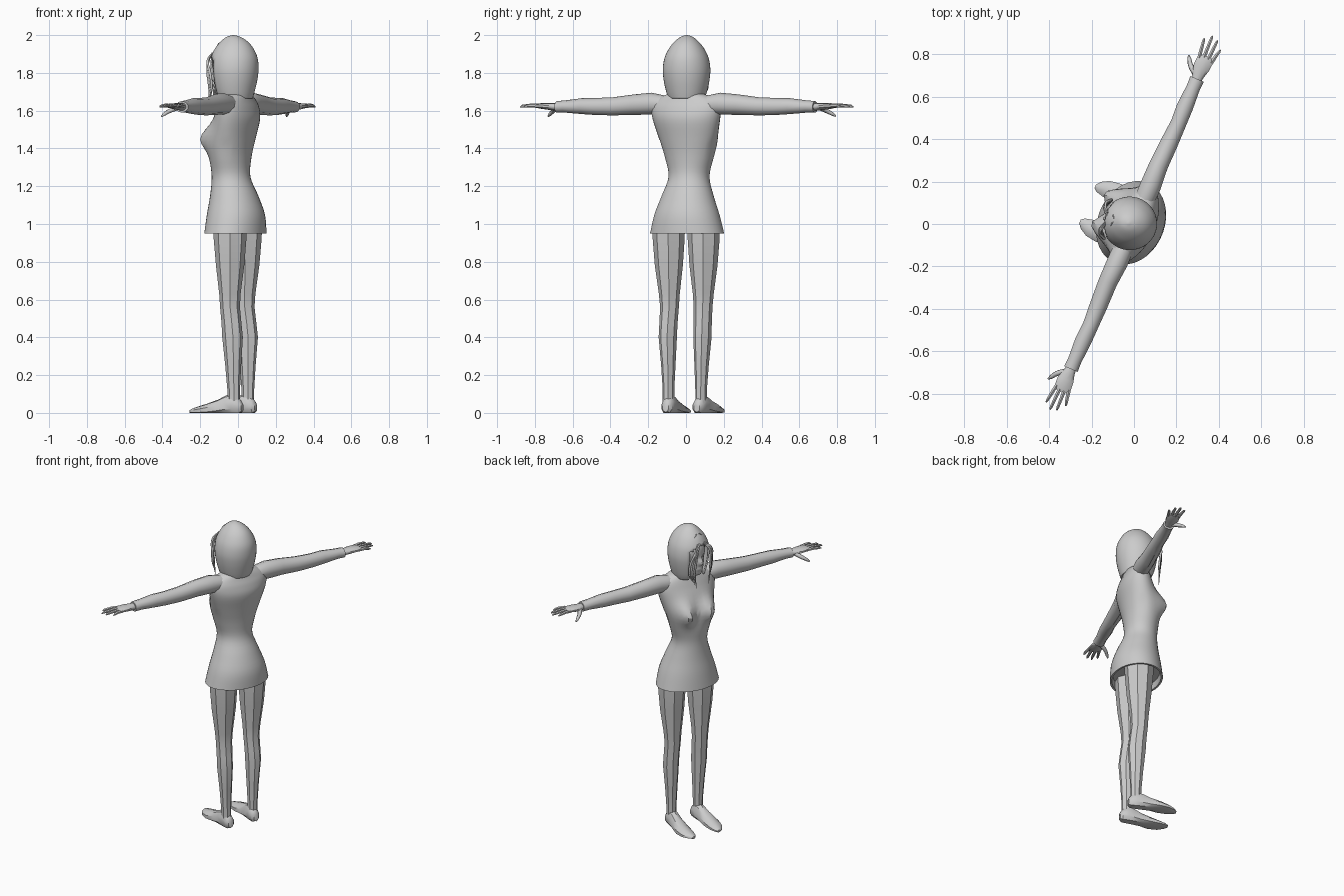
import bpy, bmesh, math
from mathutils import Vector

if "Cube" in bpy.data.objects:
    bpy.data.objects.remove(bpy.data.objects["Cube"])

grey = bpy.data.materials.new("plain_grey")
grey.use_nodes = True
grey.diffuse_color = (0.6, 0.6, 0.6, 1)
grey.node_tree.nodes["Principled BSDF"].inputs["Base Color"].default_value = (0.6, 0.6, 0.6, 1)

BODY = (math.radians(-113.5), (0, 0, 0))
HEAD = (math.radians(-101), (-0.02, 0.003, 0))


def place(ob, frame, mirror=False):
    ob.rotation_euler.z = frame[0]
    ob.location = frame[1]
    ob.data.materials.append(grey)
    if mirror:
        ob.modifiers.new("mirror", 'MIRROR').use_bisect_axis[0] = False
    return ob


def smooth_rings(rings, steps):
    """Catmull-Rom refinement of a list of cross-sections."""
    out = []
    for i in range(len(rings) - 1):
        p = [Vector(rings[min(max(i + k, 0), len(rings) - 1)]) for k in (-1, 0, 1, 2)]
        for s in range(steps):
            t = s / steps
            out.append(0.5 * (2 * p[1] + (p[2] - p[0]) * t
                              + (2 * p[0] - 5 * p[1] + 4 * p[2] - p[3]) * t * t
                              + (3 * p[1] - p[0] - 3 * p[2] + p[3]) * t ** 3))
    return out + [Vector(rings[-1])]


def loft(name, rings, n, axis='z', frame=BODY, mirror=False, steps=1,
         shape=None, cut=None, angle=30, caps=True):
    """Rings are (position on axis, centre 1, centre 2, radius 1, radius 2)."""
    if steps > 1:
        rings = smooth_rings(rings, steps)
    bm = bmesh.new()
    loops = []
    for p, c1, c2, r1, r2 in rings:
        row = []
        for k in range(n):
            a = 2 * math.pi * (k + 0.5) / n
            u, v = c1 + r1 * math.cos(a), c2 + r2 * math.sin(a)
            row.append(bm.verts.new({'x': (p, u, v), 'y': (u, p, v), 'z': (u, v, p)}[axis]))
        loops.append(row)
    for a, b in zip(loops, loops[1:]):
        for k in range(n):
            bm.faces.new((a[k], a[(k + 1) % n], b[(k + 1) % n], b[k]))
    if caps:
        bm.faces.new(loops[0])
    bm.faces.new(loops[-1])
    if shape:
        for v in bm.verts:
            shape(v.co)
    bmesh.ops.recalc_face_normals(bm, faces=bm.faces)
    if cut:
        bmesh.ops.delete(bm, geom=[f for f in bm.faces if cut(f.calc_center_median())],
                         context='FACES')
    me = bpy.data.meshes.new(name)
    bm.to_mesh(me)
    bm.free()
    ob = bpy.data.objects.new(name, me)
    bpy.context.collection.objects.link(ob)
    place(ob, frame, mirror)
    bpy.ops.object.select_all(action='DESELECT')
    ob.select_set(True)
    bpy.context.view_layer.objects.active = ob
    bpy.ops.object.shade_smooth_by_angle(angle=math.radians(angle))
    return ob


def strand(name, pts, thick, frame=HEAD, mirror=True):
    """Tapered tube; each point is (x, y, z, relative radius)."""
    cu = bpy.data.curves.new(name, 'CURVE')
    cu.dimensions = '3D'
    cu.bevel_depth = thick
    cu.bevel_resolution = 1
    cu.use_fill_caps = True
    cu.resolution_u = 4
    sp = cu.splines.new('BEZIER')
    sp.bezier_points.add(len(pts) - 1)
    for bp, (x, y, z, r) in zip(sp.bezier_points, pts):
        bp.co = (x, y, z)
        bp.radius = r
        bp.handle_left_type = bp.handle_right_type = 'AUTO'
    ob = bpy.data.objects.new(name, cu)
    bpy.context.collection.objects.link(ob)
    return place(ob, frame, mirror)


# Dress: waist, hips and shoulders from one loft, with the bust pushed forward
def bust(co):
    if co.y < 0:
        for side in (-1, 1):
            d = ((co.x - side * 0.082) / 0.055) ** 2 + ((co.z - 1.455) / 0.07) ** 2
            co.y -= 0.07 * math.exp(-d)


loft("dress", [
    (0.95, 0, -0.015, 0.203, 0.157), (1.05, 0, -0.012, 0.177, 0.149),
    (1.15, 0, -0.022, 0.140, 0.125), (1.25, 0, -0.040, 0.110, 0.101),
    (1.35, 0, -0.042, 0.132, 0.105), (1.45, 0, -0.025, 0.160, 0.105),
    (1.55, 0, -0.006, 0.188, 0.105), (1.61, 0, 0.0, 0.196, 0.090),
    (1.65, 0, 0.0, 0.178, 0.075), (1.68, 0, 0.0, 0.125, 0.064),
    (1.70, 0, 0.0, 0.058, 0.052)], 36, steps=4, shape=bust, caps=False)
# Underside of the hem, set a little way up inside
loft("hem_lining", [
    (0.95, 0, -0.015, 0.203, 0.157), (0.951, 0, -0.015, 0.190, 0.145),
    (0.99, 0, -0.015, 0.180, 0.138)], 36, caps=False)

# Sleeves
loft("sleeves", [
    (0.11, 0.0, 1.630, 0.050, 0.048), (0.20, 0.0, 1.637, 0.052, 0.058),
    (0.30, -0.004, 1.632, 0.047, 0.054), (0.42, 0.0, 1.623, 0.044, 0.048),
    (0.52, 0.003, 1.622, 0.039, 0.045), (0.60, 0.0, 1.624, 0.041, 0.042),
    (0.70, 0.0, 1.622, 0.034, 0.032), (0.745, 0.0, 1.620, 0.036, 0.031)],
    10, 'x', mirror=True, angle=40)

# Hands: palm, four fingers and a thumb
loft("palms", [
    (0.73, 0.0, 1.62, 0.024, 0.021), (0.76, -0.002, 1.621, 0.029, 0.020),
    (0.80, -0.003, 1.623, 0.041, 0.018), (0.845, 0.0, 1.625, 0.042, 0.014),
    (0.86, 0.0, 1.625, 0.036, 0.009)], 10, 'x', mirror=True, angle=50)
for i, (name, tip) in enumerate((("index", 0.935), ("middle", 0.96), ("ring", 0.95), ("little", 0.915))):
    y = -0.031 + i * 0.021
    loft(name + "_fingers", [
        (0.84, y, 1.625, 0.0100, 0.0110), (0.88, y * 1.2, 1.628, 0.0095, 0.0100),
        (tip - 0.012, y * 1.4, 1.624, 0.0075, 0.0080),
        (tip, y * 1.45, 1.620, 0.0030, 0.0030)], 6, 'x', mirror=True, angle=50)
strand("thumbs", [(0.765, -0.018, 1.615, 1.3), (0.79, -0.052, 1.598, 1.1),
                  (0.815, -0.070, 1.582, 0.9), (0.83, -0.080, 1.570, 0.4)], 0.011, BODY)

# Legs
loft("legs", [
    (0.04, 0.094, 0.016, 0.030, 0.034), (0.12, 0.094, 0.016, 0.030, 0.034),
    (0.25, 0.096, 0.014, 0.037, 0.043), (0.40, 0.100, 0.012, 0.047, 0.056),
    (0.47, 0.099, 0.006, 0.047, 0.054), (0.56, 0.097, -0.004, 0.049, 0.053),
    (0.63, 0.098, -0.004, 0.055, 0.057), (0.78, 0.100, -0.002, 0.074, 0.075),
    (0.92, 0.101, -0.002, 0.084, 0.087), (1.0, 0.101, -0.002, 0.086, 0.090)],
    8, mirror=True)


# Feet with flat soles
def sole(co):
    co.z = max(co.z, 0.0)


loft("feet", [
    (0.064, 0.090, 0.028, 0.018, 0.024), (0.050, 0.090, 0.032, 0.031, 0.042),
    (0.015, 0.092, 0.040, 0.037, 0.065), (-0.025, 0.094, 0.036, 0.038, 0.058),
    (-0.070, 0.098, 0.025, 0.042, 0.046), (-0.130, 0.102, 0.015, 0.049, 0.035),
    (-0.185, 0.100, 0.010, 0.043, 0.024), (-0.222, 0.094, 0.008, 0.027, 0.015),
    (-0.238, 0.090, 0.007, 0.010, 0.008)], 10, 'y', mirror=True, shape=sole, angle=35)

# Neck
loft("neck", [(1.64, 0, 0.0, 0.056, 0.052), (1.70, 0, -0.005, 0.046, 0.046),
              (1.78, 0, -0.01, 0.046, 0.048)], 14)


# Face with raised nose and lips and sunken eye sockets
def features(co):
    if co.y > -0.04:
        return
    x, z = co.x, co.z

    def bump(cx, cz, sx, sz):
        return math.exp(-((x - cx) / sx) ** 2 - ((z - cz) / sz) ** 2)
    co.y -= 0.020 * bump(0, 1.772, 0.013, 0.016) + 0.010 * bump(0, 1.795, 0.010, 0.025)
    co.y -= 0.007 * bump(0, 1.733, 0.022, 0.009)
    co.y += 0.012 * (bump(0.033, 1.806, 0.02, 0.012) + bump(-0.033, 1.806, 0.02, 0.012))


loft("face", [
    (1.683, 0, -0.062, 0.012, 0.018), (1.692, 0, -0.058, 0.034, 0.040),
    (1.72, 0, -0.042, 0.054, 0.062), (1.76, 0, -0.032, 0.068, 0.074),
    (1.81, 0, -0.025, 0.078, 0.084), (1.87, 0, -0.020, 0.082, 0.088),
    (1.93, 0, -0.010, 0.060, 0.070)], 48, frame=HEAD, steps=5, shape=features, angle=50)
for side in (-1, 1):
    loft("left_eye" if side > 0 else "right_eye", [
        (1.797, side * 0.032, -0.084, 0.004, 0.004), (1.802, side * 0.032, -0.084, 0.013, 0.011),
        (1.810, side * 0.032, -0.084, 0.013, 0.011), (1.815, side * 0.032, -0.084, 0.004, 0.004)],
        12, frame=HEAD, angle=60)


# Bobbed hair shell with an opening for the face
def opening(c):
    half = math.radians(43) * min(1, max(0, (1.905 - c.z) / 0.05))
    return c.y < 0 and c.z < 1.90 and abs(math.atan2(c.x, -c.y)) < half


hair = loft("hair", [
    (1.665, 0, 0.002, 0.096, 0.096), (1.70, 0, 0.0, 0.108, 0.108),
    (1.76, 0, 0.0, 0.121, 0.122), (1.82, 0, 0.0, 0.126, 0.129),
    (1.88, 0, 0.0, 0.116, 0.124), (1.93, 0, 0.0, 0.092, 0.102),
    (1.965, 0, 0.0, 0.064, 0.073), (1.99, 0, -0.004, 0.033, 0.038),
    (2.0, 0, -0.005, 0.004, 0.004)], 40, frame=HEAD, steps=4, cut=opening,
    angle=50, caps=False)
shell = hair.modifiers.new("thickness", 'SOLIDIFY')
shell.thickness = 0.010
shell.offset = -1

# Loose locks framing the face
for i in range(4):
    x, drop = 0.062 + 0.009 * i, 0.018 * i
    strand("face_lock_%d" % (i + 1), [
        (0.012 + 0.006 * i, -0.112, 1.906, 0.5), (x * 0.75, -0.130, 1.865, 1.0),
        (x, -0.131 + 0.006 * i, 1.80, 1.1), (x + 0.002, -0.122 + 0.006 * i, 1.72, 1.0),
        (x - 0.012, -0.125 + 0.005 * i, 1.625 + drop, 0.15)], 0.0065)

# Fine strands along the parting
for i in range(4):
    y = -0.075 + 0.022 * i
    z = 1.957 + 0.011 * i
    strand("parting_strand_%d" % (i + 1), [
        (0.0, y, z + 0.003, 0.4), (0.014, y - 0.006, z - 0.001, 1.0),
        (0.03, y - 0.012, z - 0.013, 0.3)], 0.003)
